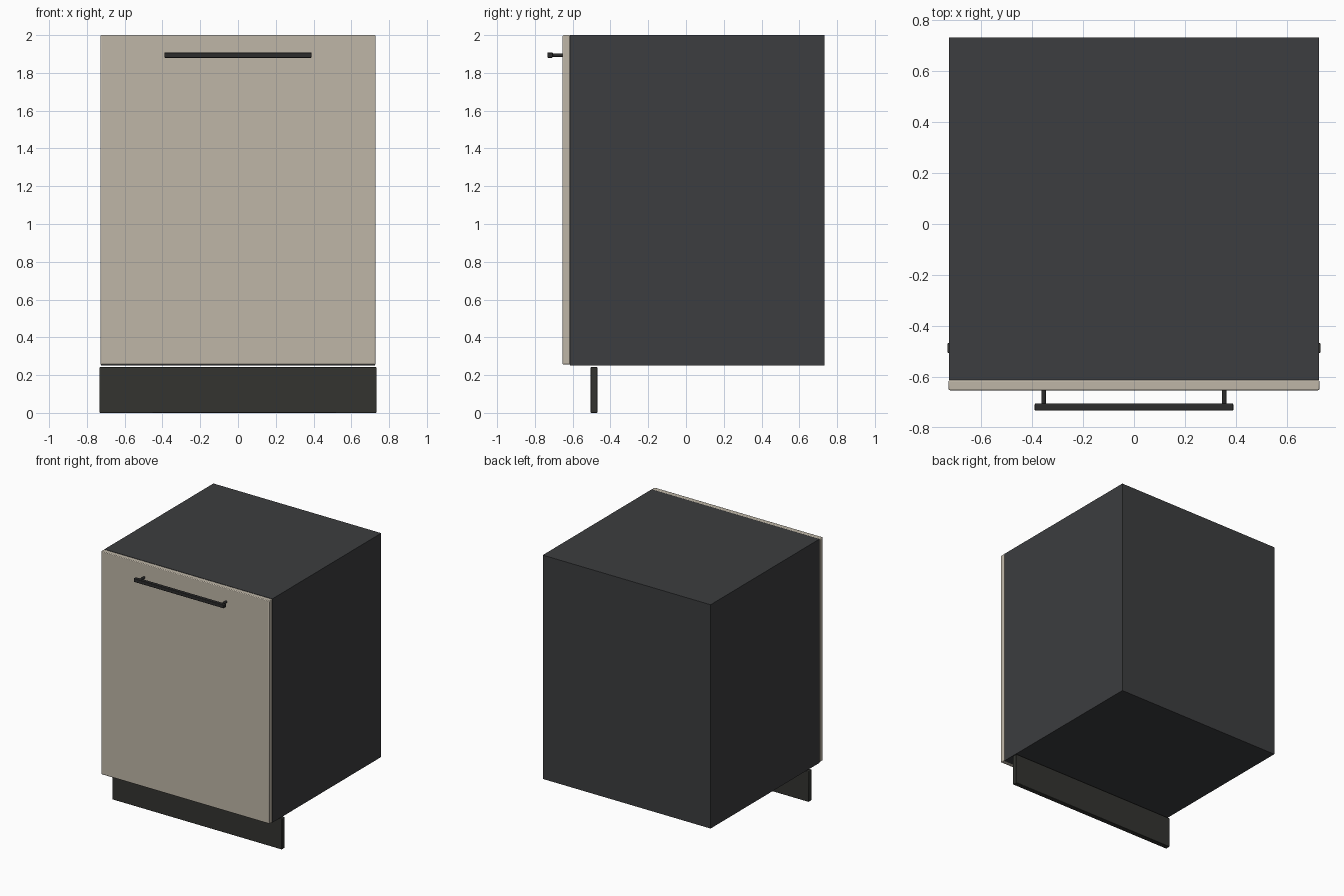
import bpy, math

if "Cube" in bpy.data.objects:
    bpy.data.objects.remove(bpy.data.objects["Cube"])


def material(name, rgb):
    m = bpy.data.materials.new(name)
    m.diffuse_color = (*rgb, 1)
    m.use_nodes = True
    m.node_tree.nodes["Principled BSDF"].inputs["Base Color"].default_value = m.diffuse_color
    return m


def finish(ob, name, mat, bevel, segments=2):
    ob.name = name
    ob.data.materials.append(mat)
    if bevel:
        b = ob.modifiers.new("edge_bevel", "BEVEL")
        b.width = bevel
        b.segments = segments
        bpy.ops.object.shade_smooth_by_angle(angle=math.radians(30))
    return ob


def box(name, x, y, z, mat, bevel=0.0, segments=2):
    """Box spanning the (min, max) ranges x, y and z."""
    spans = (x, y, z)
    bpy.ops.mesh.primitive_cube_add(size=1, location=[(a + b) / 2 for a, b in spans])
    ob = bpy.context.object
    ob.scale = [b - a for a, b in spans]
    bpy.ops.object.transform_apply(location=False, rotation=False, scale=True)
    return finish(ob, name, mat, bevel, segments)


carcass_mat = material("dark_grey", (0.045, 0.047, 0.05))
door_mat = material("beige", (0.52, 0.47, 0.39))
plinth_mat = material("plinth_black", (0.033, 0.034, 0.03))
handle_mat = material("handle_black", (0.025, 0.025, 0.025))

# Cabinet carcass
box("carcass", (-0.726, 0.726), (-0.613, 0.733), (0.25, 2.0), carcass_mat)

# Front door panel with eased edges
box("door", (-0.728, 0.728), (-0.653, -0.613), (0.255, 2.0), door_mat, 0.005)

# Recessed plinth board
box("plinth", (-0.733, 0.733), (-0.506, -0.468), (0.0, 0.242), plinth_mat, 0.004)

# Handle bar
box("handle_bar", (-0.39, 0.39), (-0.733, -0.705), (1.88, 1.908), handle_mat, 0.004)

# Handle posts
for side, name in ((-1, "handle_post_left"), (1, "handle_post_right")):
    bpy.ops.mesh.primitive_cylinder_add(
        vertices=24, radius=0.009, depth=0.06,
        location=(side * 0.355, -0.68, 1.894), rotation=(math.pi / 2, 0, 0))
    finish(bpy.context.object, name, handle_mat, 0)
    bpy.ops.object.shade_smooth_by_angle(angle=math.radians(30))
